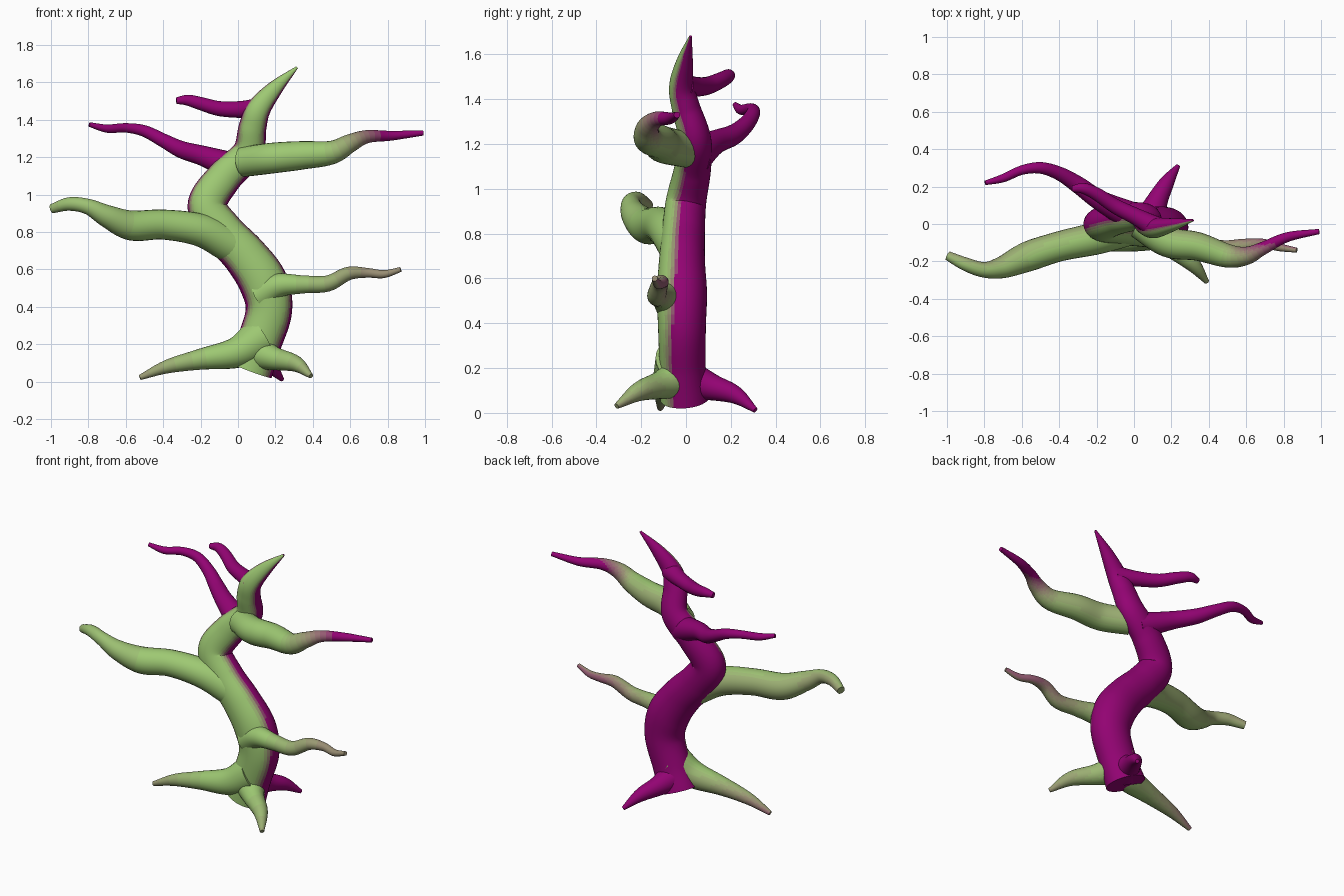
import bpy, bmesh, math
from mathutils import Vector

# Gradient materials from green (front) to magenta (back and tips)
GREEN, MAGENTA = (0.34, 0.58, 0.17), (0.29, 0.001, 0.17)
STEPS = 12
mats = []
for i in range(STEPS):
    f = i / (STEPS - 1)
    m = bpy.data.materials.new(f"bark_{i}")
    m.diffuse_color = (*[a + (b - a) * f for a, b in zip(GREEN, MAGENTA)], 1)
    mats.append(m)


def spline(pts, per):
    """Catmull-Rom through (x, y, z, radius) points."""
    p = [Vector(q) for q in pts]
    p = [2 * p[0] - p[1]] + p + [2 * p[-1] - p[-2]]
    out = []
    for i in range(1, len(p) - 2):
        a, b, c, d = p[i - 1:i + 3]
        for k in range(per):
            t = k / per
            out.append(0.5 * (2 * b + (c - a) * t + (2 * a - 5 * b + 4 * c - d) * t * t
                              + (3 * b - a - 3 * c + d) * t ** 3))
    return out + [p[-2]]


def clamp(v):
    return max(0.0, min(1.0, v))


def limb(name, pts, shade, sides=24, per=8, depth=1.0):
    """Tapered tube; shade(fraction along, normal) gives 0 green .. 1 magenta."""
    path = spline(pts, per)
    bm = bmesh.new()
    rings = []
    n = len(path)
    for i, q in enumerate(path):
        tan = (path[min(i + 1, n - 1)] - path[max(i - 1, 0)]).to_3d().normalized()
        u = tan.cross(Vector((0, 1, 0))).normalized()
        v = u.cross(tan) * depth
        ring = []
        for k in range(sides):
            a = 2 * math.pi * k / sides
            ring.append(bm.verts.new(q.to_3d() + q[3] * (u * math.cos(a) + v * math.sin(a))))
        rings.append(ring)
    along = {}
    for i in range(n - 1):
        for k in range(sides):
            j = (k + 1) % sides
            f = bm.faces.new((rings[i][k], rings[i][j], rings[i + 1][j], rings[i + 1][k]))
            along[f] = (i + 0.5) / (n - 1)
    along[bm.faces.new(rings[0])] = 0
    along[bm.faces.new(rings[-1])] = 1
    bmesh.ops.recalc_face_normals(bm, faces=bm.faces)
    bm.normal_update()
    for f, s in along.items():
        f.material_index = round(clamp(shade(s, f.normal)) * (STEPS - 1))
        f.smooth = len(f.verts) == 4
    me = bpy.data.meshes.new(name)
    bm.to_mesh(me)
    bm.free()
    for m in mats:
        me.materials.append(m)
    ob = bpy.data.objects.new(name, me)
    bpy.context.collection.objects.link(ob)
    return ob


def magenta(s, nrm):
    return 1.0


def fade(start, end, peak):
    return lambda s, nrm: peak * clamp((s - start) / (end - start)) + 0.3 * max(nrm.y, 0)


# Winding trunk: green front, magenta back and undersides
limb("trunk", [(0.06, -0.005, 0.065, 0.128), (0.11, -0.015, 0.2, 0.12), (0.165, -0.018, 0.38, 0.124),
               (0.135, -0.018, 0.53, 0.13), (0.04, -0.018, 0.67, 0.12), (-0.08, -0.012, 0.8, 0.112),
               (-0.165, 0, 0.94, 0.105), (-0.075, 0.03, 1.09, 0.095), (0.05, 0.04, 1.22, 0.084),
               (0.078, 0.0, 1.36, 0.074), (0.112, -0.02, 1.46, 0.064), (0.2, -0.005, 1.57, 0.042),
               (0.315, 0.02, 1.68, 0.007)],
     lambda s, n: (n.y - 0.3 * n.z + 0.8) / 0.4, sides=40, per=10, depth=0.86)

# Branches, each with a flared collar inside the trunk
limb("left_branch", [(-0.04, -0.02, 0.735, 0.1), (-0.2, -0.075, 0.81, 0.088), (-0.4, -0.12, 0.84, 0.08),
                     (-0.57, -0.175, 0.835, 0.08), (-0.7, -0.23, 0.885, 0.06), (-0.8, -0.245, 0.935, 0.042),
                     (-0.9, -0.215, 0.95, 0.036), (-0.995, -0.17, 0.925, 0.025)], fade(0.2, 1, 0.15))
limb("right_upper_branch", [(0.03, 0, 1.175, 0.08), (0.18, -0.095, 1.195, 0.082), (0.34, -0.12, 1.21, 0.076),
                            (0.5, -0.17, 1.225, 0.063), (0.6, -0.17, 1.275, 0.049),
                            (0.69, -0.13, 1.31, 0.035), (0.82, -0.07, 1.315, 0.026),
                            (0.99, -0.04, 1.33, 0.014)], fade(0.4, 0.8, 1))
limb("right_lower_branch", [(0.13, -0.04, 0.47, 0.095), (0.22, -0.09, 0.515, 0.065), (0.35, -0.115, 0.52, 0.048),
                            (0.48, -0.13, 0.525, 0.043), (0.59, -0.115, 0.578, 0.036),
                            (0.69, -0.105, 0.582, 0.026), (0.78, -0.125, 0.575, 0.021),
                            (0.87, -0.14, 0.6, 0.013)], fade(0.2, 0.7, 0.55))
limb("left_upper_branch", [(0.0, 0.035, 1.14, 0.08), (-0.18, 0.125, 1.205, 0.055), (-0.3, 0.21, 1.24, 0.046),
                           (-0.4, 0.27, 1.29, 0.037), (-0.5, 0.3, 1.34, 0.031),
                           (-0.6, 0.288, 1.357, 0.025), (-0.7, 0.245, 1.353, 0.022),
                           (-0.795, 0.22, 1.375, 0.012)], magenta)
limb("top_left_branch", [(0.12, -0.02, 1.46, 0.06), (0.02, 0.035, 1.455, 0.046), (-0.1, 0.095, 1.46, 0.04),
                         (-0.2, 0.16, 1.487, 0.035), (-0.27, 0.19, 1.505, 0.029),
                         (-0.33, 0.188, 1.502, 0.017)], magenta)

# Roots
limb("left_root", [(0.12, -0.025, 0.23, 0.115), (-0.01, -0.065, 0.155, 0.083), (-0.2, -0.09, 0.12, 0.056),
                   (-0.38, -0.105, 0.08, 0.036), (-0.525, -0.115, 0.022, 0.014)], fade(0.4, 1, 0.5))
limb("right_root", [(0.09, -0.01, 0.16, 0.1), (0.19, -0.11, 0.125, 0.064), (0.31, -0.21, 0.095, 0.043),
                    (0.39, -0.31, 0.03, 0.013)], fade(0.4, 1, 0.35))
limb("back_root", [(0.08, 0.0, 0.15, 0.095), (0.12, 0.115, 0.115, 0.06), (0.175, 0.22, 0.08, 0.04),
                   (0.235, 0.31, 0.012, 0.012)], magenta)
